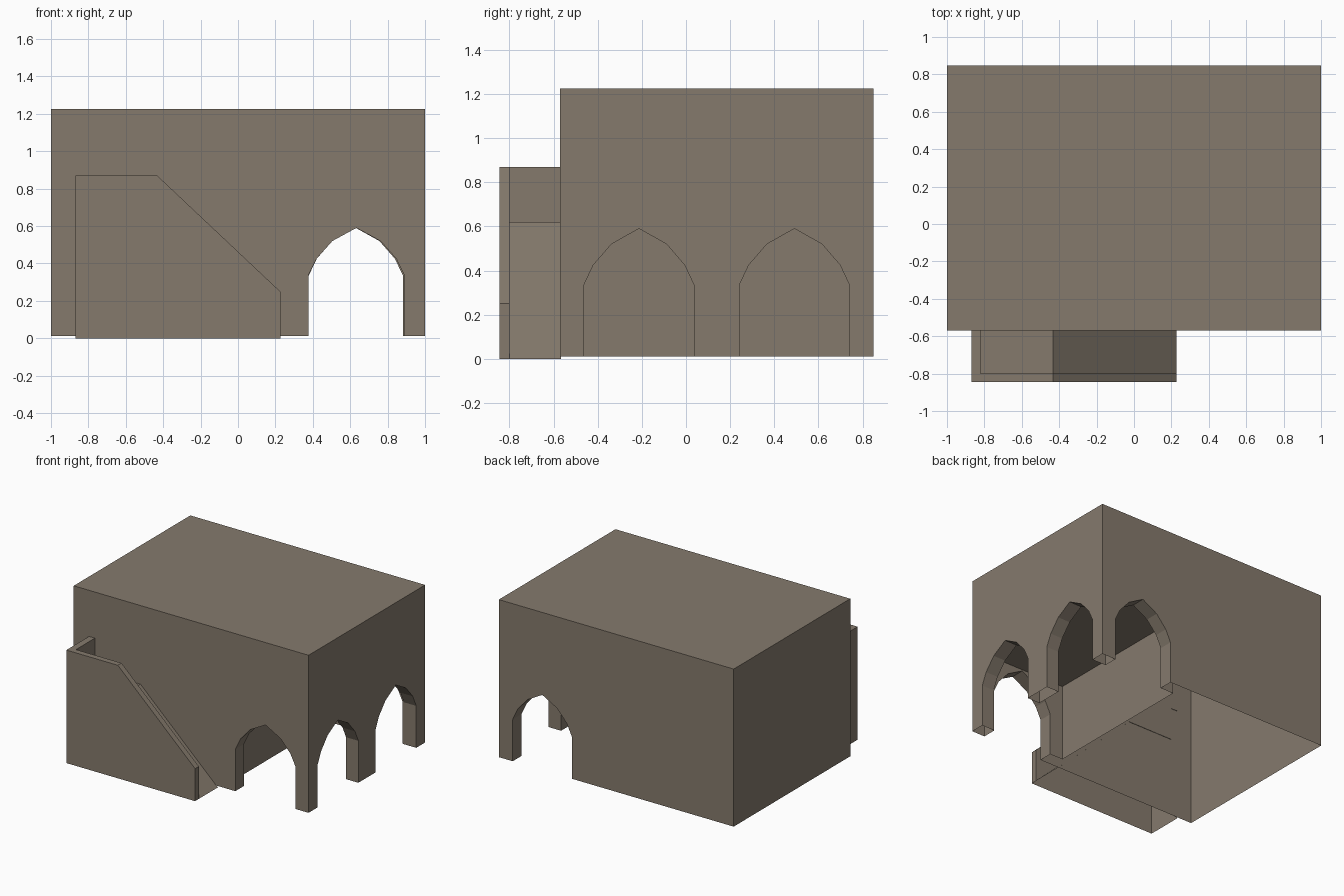
import bpy, bmesh

if "Cube" in bpy.data.objects:
    bpy.data.objects.remove(bpy.data.objects["Cube"])

stone = bpy.data.materials.new("warm grey stone")
stone.diffuse_color = (0.235, 0.195, 0.152, 1)
stone.use_nodes = True
stone.node_tree.nodes["Principled BSDF"].inputs["Base Color"].default_value = stone.diffuse_color

Z0, TOP, CEIL = 0.012, 1.225, 0.60
X0, X1, Y0, Y1 = -1.0, 1.0, -0.57, 0.848       # outer box
IX0, IX1, IY0, IY1 = 0.265, 0.895, -0.465, 0.742  # porch interior
HALF_ARCH = [(-1, 0.335), (-0.83, 0.425), (-0.5, 0.52)]


def arch(c, w):
    """Pointed arch outline from left foot to right foot."""
    half = [(-1, Z0)] + HALF_ARCH
    pts = half + [(0, 0.59)] + [(-s, z) for s, z in reversed(half)]
    return [(c + s * w, z) for s, z in pts]


def place(axis, p, s, z):
    return (s, p, z) if axis == 'x' else (p, s, z)


def face(bm, pts, flip=False):
    vs = [bm.verts.new(p) for p in pts]
    bm.faces.new(vs[::-1] if flip else vs)


def sheet(bm, axis, p, a0, a1, top, arches=(), flip=False):
    """Upright wall skin with arches cut up from its lower edge."""
    outline = [(a0, Z0)]
    for a in arches:
        outline += a
    outline += [(a1, Z0), (a1, top), (a0, top)]
    face(bm, [place(axis, p, s, z) for s, z in outline], flip)


def level(bm, x0, x1, y0, y1, z, flip=False):
    face(bm, [(x0, y0, z), (x1, y0, z), (x1, y1, z), (x0, y1, z)], flip)


def reveal(bm, axis, p, q, a, flip):
    """Arch lining between the outer and inner skins."""
    for (s, z), (t, w) in zip(a, a[1:]):
        face(bm, [place(axis, p, s, z), place(axis, p, t, w),
                  place(axis, q, t, w), place(axis, q, s, z)], flip)


def finish(bm, name):
    bmesh.ops.remove_doubles(bm, verts=bm.verts, dist=0.0005)
    me = bpy.data.meshes.new(name)
    bm.to_mesh(me)
    bm.free()
    me.materials.append(stone)
    bpy.context.collection.objects.link(bpy.data.objects.new(name, me))


front_arch = [arch(0.633, 0.257)]
back_arch = [arch(0.63, 0.252)]
side_arches = [arch(-0.213, 0.249), arch(0.491, 0.249)]

# Outer walls and flat roof, open underneath
bm = bmesh.new()
sheet(bm, 'x', Y0, X0, X1, TOP, front_arch)
sheet(bm, 'x', Y1, X0, X1, TOP, back_arch, True)
sheet(bm, 'y', X1, Y0, Y1, TOP, side_arches)
sheet(bm, 'y', X0, Y0, Y1, TOP, (), True)
level(bm, X0, X1, Y0, Y1, TOP)
finish(bm, "house_walls_and_roof")

# Porch interior: inner skins, back wall and ceiling
bm = bmesh.new()
sheet(bm, 'x', IY0, IX0, IX1, CEIL, front_arch, True)
sheet(bm, 'x', IY1, IX0, IX1, CEIL, back_arch)
sheet(bm, 'y', IX1, IY0, IY1, CEIL, side_arches, True)
sheet(bm, 'y', IX0, IY0, IY1, CEIL)
level(bm, IX0, IX1, IY0, IY1, CEIL, True)
finish(bm, "porch_interior")

# Arch linings
bm = bmesh.new()
reveal(bm, 'x', Y0, IY0, front_arch[0], True)
reveal(bm, 'x', Y1, IY1, back_arch[0], False)
for a in side_arches:
    reveal(bm, 'y', X1, IX1, a, True)
finish(bm, "arch_linings")

# Stair ramp with landing, outer parapet and end parapet
XL, XI, XM, XR = -0.87, -0.82, -0.432, 0.226
YO, YI, YB = -0.845, -0.80, -0.567
LOW, LAND, RAIL = 0.25, 0.62, 0.87


def strip(bm, a, b, y0, y1):
    """Face spanning y0..y1 between two (x, z) points."""
    face(bm, [(a[0], y0, a[1]), (b[0], y0, b[1]),
              (b[0], y1, b[1]), (a[0], y1, a[1])])


bm = bmesh.new()
outer = [(XL, 0), (XR, 0), (XR, LOW), (XM, RAIL), (XL, RAIL)]
inner = [(XR, 0), (XR, LOW), (XM, RAIL), (XI, RAIL), (XI, LAND), (XM, LAND)]
face(bm, [(x, YO, z) for x, z in outer])
face(bm, [(x, YI, z) for x, z in inner], True)
strip(bm, (XR, LOW), (XR, 0), YI, YO)             # parapet end
strip(bm, (XM, RAIL), (XR, LOW), YO, YI)          # sloping top
strip(bm, (XL, RAIL), (XM, RAIL), YO, YI)         # level top
strip(bm, (XL, RAIL), (XI, RAIL), YI, YB)         # end parapet top
strip(bm, (XL, 0), (XL, RAIL), YO, YB)            # end parapet outside
strip(bm, (XI, RAIL), (XI, LAND), YI, YB)         # end parapet inside
strip(bm, (XI, LAND), (XM, LAND), YI, YB)         # landing
strip(bm, (XM, LAND), (XR, 0), YI, YB)            # ramp
finish(bm, "stair_ramp_and_parapet")
